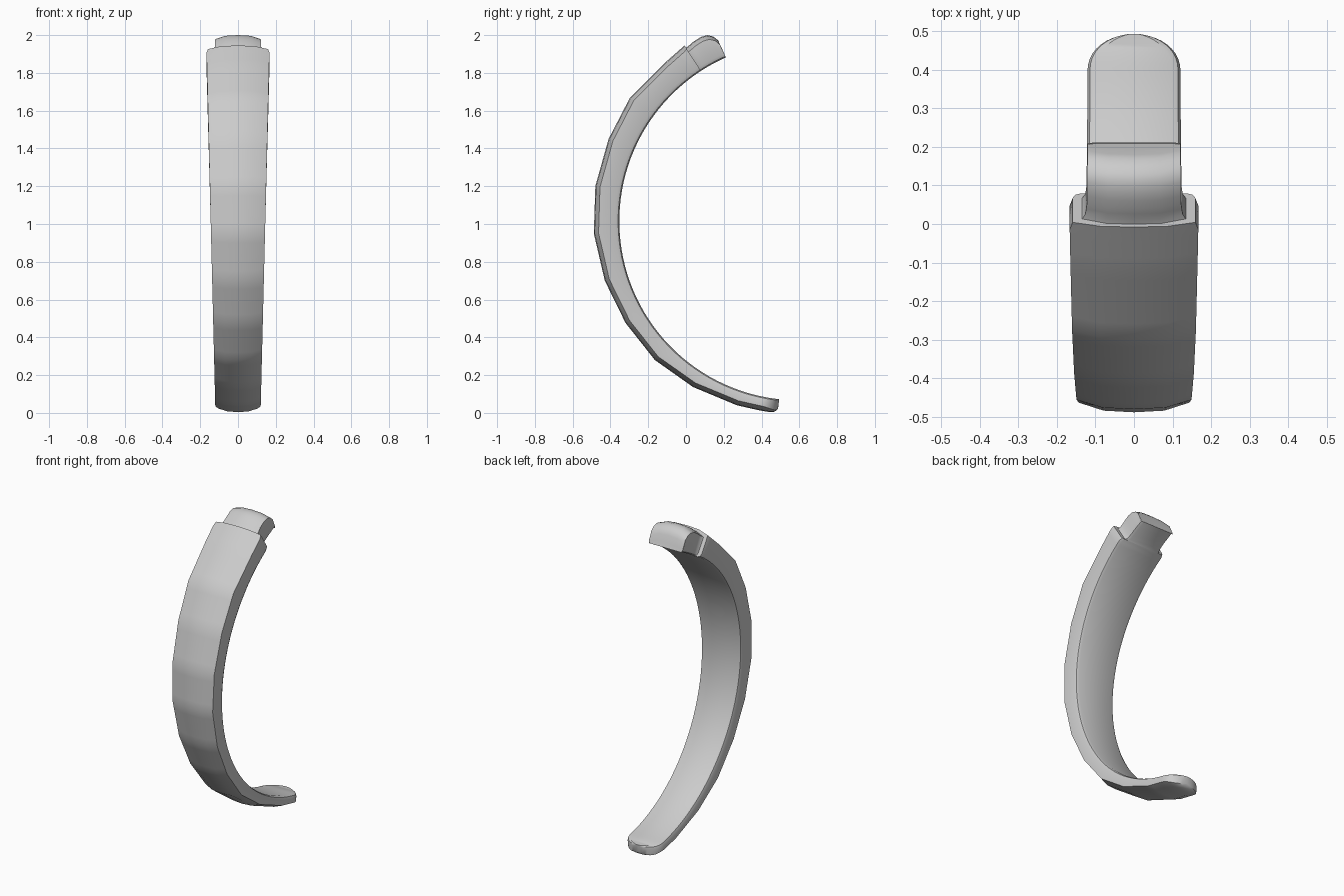
import bpy, bmesh, math

cube = bpy.data.objects.get("Cube")
if cube:
    bpy.data.objects.remove(cube)

grey = bpy.data.materials.new("plain grey")
grey.use_nodes = True
colour = (0.6, 0.6, 0.6, 1)
grey.diffuse_color = colour
grey.node_tree.nodes["Principled BSDF"].inputs["Base Color"].default_value = colour

CY, CZ, INNER = 0.595, 1.015, 0.948      # centre and radius of the inner arc


def subdivide(points, n):
    """Split each straight facet so the inner arc stays smooth."""
    out = []
    for a, b in zip(points, points[1:]):
        out += [[p + (q - p) * i / n for p, q in zip(a, b)] for i in range(n)]
    return out + [list(points[-1])]


def section(y, z, w, full):
    """Crowned outside, rounded inner edges, on a plane through the arc centre."""
    radius = math.hypot(y - CY, z - CZ)
    dy, dz = (y - CY) / radius, (z - CZ) / radius
    thick = radius - INNER
    crown = min(0.025, thick * 0.4)
    r = min(0.022, thick * 0.3, w * 0.4)
    half = [(0.55 * w, radius - crown * 0.17 * (w / full) ** 2),
            (w, radius - crown * (w / full) ** 2),
            (w, INNER + r), (w - r * 0.3, INNER + r * 0.3), (w - r, INNER)]
    ring = [(0, radius)] + half + [(-x, d) for x, d in reversed(half)]
    return [(x, CY + dy * d, CZ + dz * d) for x, d in ring]


def loft(name, stations):
    bm = bmesh.new()
    rings = [[bm.verts.new(p) for p in section(*s)] for s in stations]
    for a, b in zip(rings, rings[1:]):
        for i in range(len(a)):
            j = (i + 1) % len(a)
            bm.faces.new((a[i], a[j], b[j], b[i]))
    bm.faces.new(rings[0])
    bm.faces.new(rings[-1][::-1])
    bmesh.ops.recalc_face_normals(bm, faces=bm.faces)
    mesh = bpy.data.meshes.new(name)
    bm.to_mesh(mesh)
    bm.free()
    mesh.materials.append(grey)
    obj = bpy.data.objects.new(name, mesh)
    bpy.context.collection.objects.link(obj)
    bpy.ops.object.select_all(action="DESELECT")
    obj.select_set(True)
    bpy.context.view_layer.objects.active = obj
    bpy.ops.object.shade_smooth_by_angle(angle=math.radians(30))


# Curved band: faceted outside, tapering towards the rounded lower end
outer = [(-0.008, 1.945), (-0.11, 1.855), (-0.296, 1.67), (-0.41, 1.45), (-0.48, 1.2),
         (-0.488, 0.95), (-0.43, 0.70), (-0.32, 0.476), (-0.165, 0.28),
         (0.037, 0.137), (0.27, 0.04), (0.39, 0.013)]
band = []
for y, z in subdivide(outer, 5):
    w = 0.12 + 0.0465 * z / 1.92
    band.append((y, z, w, w))
band[0] = (*band[0][:2], band[0][2] - 0.008, band[0][3])
for i in range(1, 11):
    a = math.pi / 2 * i / 10.2
    y = 0.39 + 0.098 * math.sin(a)
    z = 0.013 - 0.009 * math.sin(2 * a) + 0.014 * math.sin(a) ** 8
    band.append((y, z, 0.12 * math.cos(a), 0.12))
loft("curved_band", band)

# Narrow tongue on the upper end, flared where it meets the shoulders
tongue = [(-0.012, 1.925, 0.142), (0.012, 1.942, 0.126), (0.04, 1.966, 0.122),
          (0.08, 1.991, 0.122), (0.115, 2.0, 0.122), (0.145, 1.992, 0.121),
          (0.17, 1.972, 0.121), (0.19, 1.93, 0.12), (0.207, 1.886, 0.12)]
loft("upper_tongue", [(y, z, w, w) for y, z, w in subdivide(tongue, 2)])
